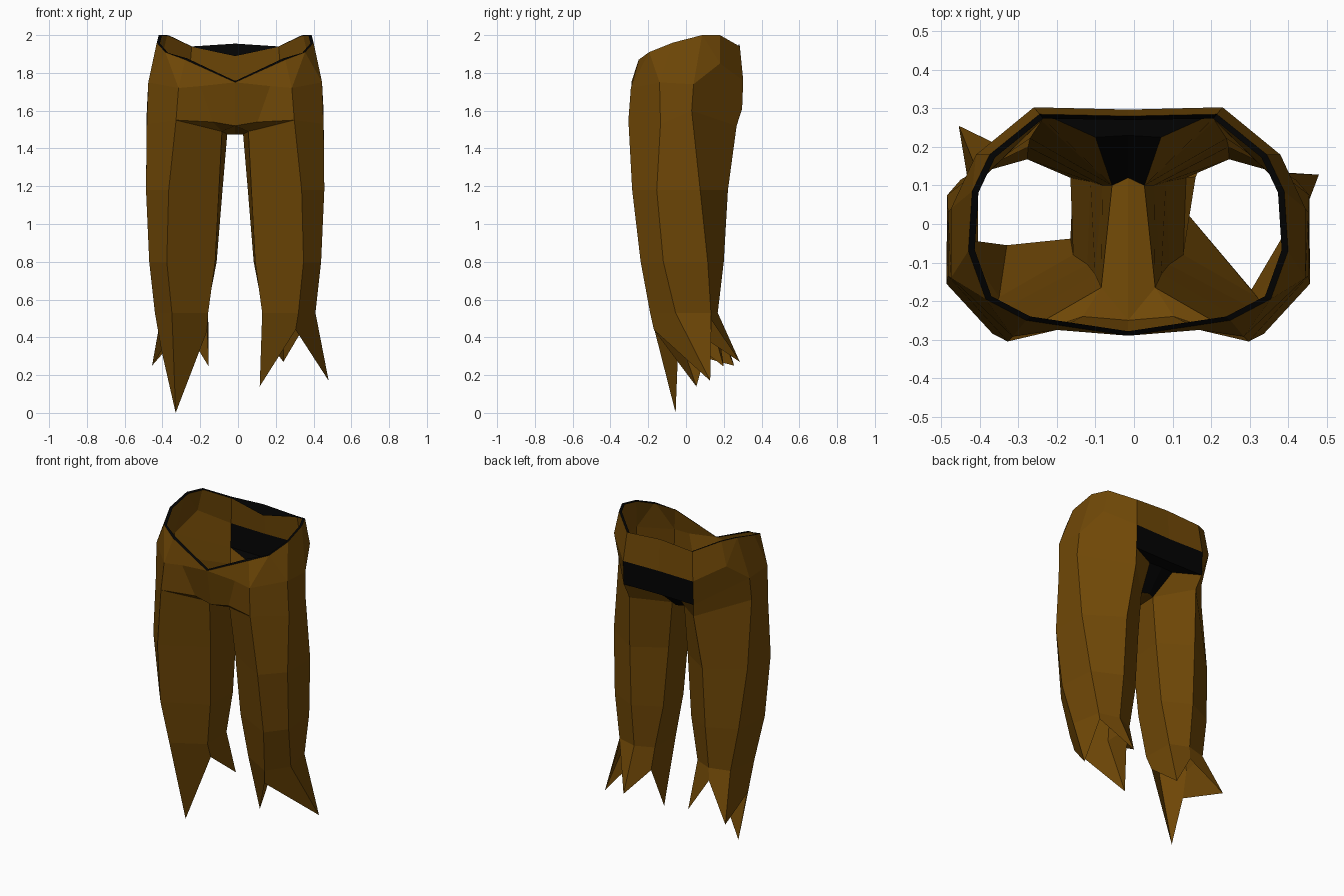
import bpy
import bmesh

if "Cube" in bpy.data.objects:
    bpy.data.objects.remove(bpy.data.objects["Cube"], do_unlink=True)

CX = -0.015  # mirror plane of the garment


def material(name, rgb):
    m = bpy.data.materials.new(name)
    m.use_nodes = True
    m.diffuse_color = (*rgb, 1)
    bsdf = m.node_tree.nodes["Principled BSDF"]
    bsdf.inputs["Base Color"].default_value = (*rgb, 1)
    bsdf.inputs["Roughness"].default_value = 0.9
    return m


BROWN = material("brown cloth", (0.16, 0.064, 0.002))
BLACK = material("black cloth", (0.001, 0.001, 0.001))


def build(name, points, faces, mat, mirror=True):
    """Flat-faced sheet from named points; one half is mirrored across x."""
    bm = bmesh.new()
    verts = {}
    for face in faces:
        for key in face:
            if key not in verts:
                verts[key] = bm.verts.new(points[key])
        bm.faces.new([verts[k] for k in face])
    bmesh.ops.recalc_face_normals(bm, faces=bm.faces)
    mesh = bpy.data.meshes.new(name)
    bm.to_mesh(mesh)
    bm.free()
    mesh.materials.append(mat)
    ob = bpy.data.objects.new(name, mesh)
    ob.location.x = CX
    bpy.context.collection.objects.link(ob)
    if mirror:
        mod = ob.modifiers.new("Mirror", "MIRROR")
        mod.use_clip = True
    return ob


# Waist edge, from front centre round the side to back centre
RIM = [(0, -.29, 1.75), (.265, -.25, 1.87), (.37, -.195, 1.91),
       (.415, -.07, 1.96), (.405, .085, 2.0), (.36, .18, 2.0),
       (.23, .285, 1.94), (0, .28, 1.955)]
P = {f"R{i}": p for i, p in enumerate(RIM)}

# Hip, seat and crotch points
P.update({
    "F1": (.185, -.275, 1.73), "F2": (.3, -.292, 1.72),
    "F3": (.46, -.14, 1.75), "F4": (.46, .04, 1.74),
    "F5": (.395, .18, 1.85), "F6": (.245, .303, 1.76), "F7": (0, .297, 1.76),
    "F8": (.118, -.24, 1.54),
    "B1": (.245, .297, 1.61), "B7": (0, .293, 1.61),
    "S": (.085, .225, 1.60), "S0": (0, .23, 1.60),
    "C0": (0, -.25, 1.52), "X0": (0, .12, 1.475)})

# Leg rings from thigh to hem: outer front, front, inner front,
# inner back, back, outer back
RINGS = [
    [(.468, -.135, 1.53), (.313, -.305, 1.55), (.07, -.165, 1.49),
     (.042, .1, 1.475), (.225, .268, 1.52), (.468, .03, 1.6)],
    [(.472, -.155, 1.18), (.352, -.285, 1.18), (.086, -.13, 1.18),
     (.067, .1, 1.18), (.255, .222, 1.18), (.47, .075, 1.18)],
    [(.455, -.12, .8), (.362, -.24, .8), (.106, -.105, .8),
     (.098, .11, .8), (.26, .2, .8), (.435, .115, .8)],
    [(.425, -.055, .53), (.335, -.19, .53), (.143, -.08, .53),
     (.15, .12, .53), (.262, .168, .53), (.39, .132, .53)]]
for r, ring in enumerate(RINGS):
    for i, p in enumerate(ring):
        P[f"V{r}{i}"] = p

# Hips: front, side and back cloth above the legs
hips = """R0 R1 F2 F1|R0 F1 F8 C0|F1 F2 V01 F8|F8 V01 V02|R1 R2 F2|R2 R3 F3
R2 F3 F2|F2 F3 V00 V01|R3 R4 F4 F3|F3 F4 V05 V00|R4 R5 F5|R4 F5 F4|R5 R6 F6 F5
F5 F6 B1 F4|F4 B1 V04 V05|R6 R7 F7 F6|B1 S V03 V04|C0 F8 V02|C0 V02 V03 X0"""
faces = [f.split() for f in hips.replace("\n", "|").split("|")]

# Leg tubes
for r in range(3):
    for i in range(6):
        j = (i + 1) % 6
        faces.append([f"V{r}{i}", f"V{r}{j}", f"V{r+1}{j}", f"V{r+1}{i}"])
build("trousers", P, faces, BROWN)

# Dark seat panel, running under to the crotch
build("seat_panel", P, [["F6", "F7", "B7", "B1"], ["B1", "B7", "S0", "S"],
                        ["S", "S0", "X0", "V03"]], BLACK)

# Dark waist edge, tilted forward at the front, widened at the back centre
for i, (x, y, z) in enumerate(RIM):
    P[f"I{i}"] = (x * .96, y * .96, z + (.007 if i < 2 else -.004))
P["I7"] = (0, .27, 1.889)
build("waist_edge", P,
      [[f"R{i}", f"R{i+1}", f"I{i+1}", f"I{i}"] for i in range(7)], BLACK)


# Torn hems: one lower point under each column of the last leg ring
def torn_hem(name, side, lower):
    pts = {}
    for i in range(6):
        x, y, z = RINGS[3][i]
        pts[f"t{i}"] = (x * side, y, z)
        lx, ly, lz = lower[i]
        pts[f"l{i}"] = (lx - CX, ly, lz)
    quads = [[f"t{i}", f"t{(i+1) % 6}", f"l{(i+1) % 6}", f"l{i}"]
             for i in range(6)]
    build(name, pts, quads, BROWN, mirror=False)


torn_hem("left_torn_hem", 1, [
    (.48, .128, .17), (.305, -.17, .44), (.115, .055, .14),
    (.16, .122, .38), (.24, .285, .27), (.37, .135, .49)])
torn_hem("right_torn_hem", -1, [
    (-.405, -.045, .33), (-.33, -.055, 0), (-.165, -.038, .43),
    (-.155, .2, .245), (-.28, .17, .45), (-.455, .255, .25)])
